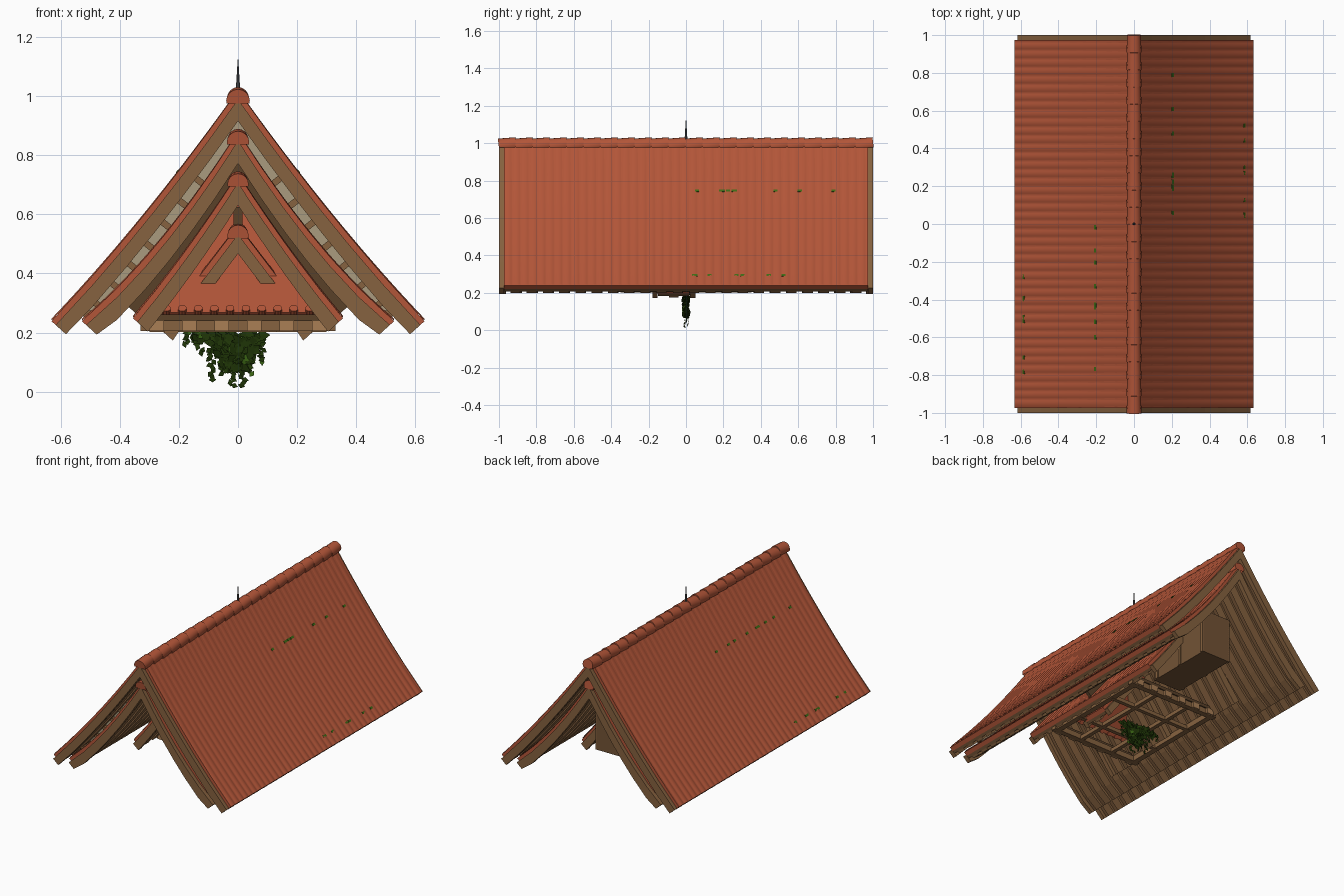
import bpy, bmesh, math, random
from mathutils import Vector, Matrix

random.seed(4)
if "Cube" in bpy.data.objects:
    bpy.data.objects.remove(bpy.data.objects["Cube"], do_unlink=True)


def material(name, rgb):
    m = bpy.data.materials.new(name)
    m.use_nodes = True
    m.diffuse_color = (*rgb, 1)
    m.node_tree.nodes["Principled BSDF"].inputs["Base Color"].default_value = (*rgb, 1)
    return m


RED = material("terracotta", (.45, .092, .04))
WOOD = material("brown_wood", (.24, .122, .05))
PLANK = material("plank_wood", (.17, .086, .036))
DARK = material("dark_wood", (.1, .052, .022))
LIGHT = material("light_wood", (.4, .21, .09))
PLASTER = material("plaster", (.4, .33, .21))
LEAF = material("dark_leaf", (.013, .034, .002))
MOSS = material("moss_green", (.05, .15, .008))
IRON = material("iron", (.08, .08, .085))


def finish(bm, name, mats, smooth=False):
    bmesh.ops.recalc_face_normals(bm, faces=bm.faces[:])
    mesh = bpy.data.meshes.new(name)
    bm.to_mesh(mesh)
    bm.free()
    for m in mats:
        mesh.materials.append(m)
    ob = bpy.data.objects.new(name, mesh)
    bpy.context.collection.objects.link(ob)
    if smooth:
        bpy.ops.object.select_all(action='DESELECT')
        ob.select_set(True)
        bpy.context.view_layer.objects.active = ob
        bpy.ops.object.shade_smooth_by_angle(angle=math.radians(40))
    return ob


def add_box(bm, center, size, tilt=0, mat=0):
    m = Matrix.Translation(center) @ Matrix.Rotation(tilt, 4, 'Y') @ Matrix.Diagonal((*size, 1))
    for v in bmesh.ops.create_cube(bm, size=1, matrix=m)["verts"]:
        for f in v.link_faces:
            f.material_index = mat


class Gable:
    """Curved gable roof: tile sheet, boards, rafters and ridge caps."""

    def __init__(self, name, apex, half, eave, y0, y1, sag):
        self.name, self.apex, self.half, self.eave = name, apex, half, eave
        self.y0, self.y1, self.sag = y0, y1, sag

    def z(self, t):
        return self.apex + (self.eave - self.apex) * t - 4 * self.sag * t * (1 - t)

    # Cross-section at a depth under the surface, from eave to eave
    def curve(self, d, reach):
        pts = [(self.half * t * reach, self.z(t * reach) - 1.6 * d) for t in (0, .15, .3, .45, .6, .78)]
        pts.append((self.half * reach - .75 * d, self.z(reach) - .68 * d))
        return [(-x, z) for x, z in pts[:0:-1]] + pts

    # Chevron-shaped beam between two depths
    def chevron(self, bm, d0, d1, ya, yb, reach):
        rings = [[bm.verts.new((x, y, z)) for x, z in self.curve(d, reach)]
                 for d, y in ((d0, ya), (d0, yb), (d1, yb), (d1, ya))]
        for k in range(4):
            a, b = rings[k], rings[(k + 1) % 4]
            for i in range(len(a) - 1):
                bm.faces.new((a[i], a[i + 1], b[i + 1], b[i]))
        for end in (0, -1):
            bm.faces.new([r[end] for r in rings])

    def beams(self, part, d0, d1, spans, mat, reach=1):
        bm = bmesh.new()
        for ya, yb in spans:
            self.chevron(bm, d0, d1, ya, yb, reach)
        finish(bm, self.name + part, [mat])

    # Columns of gently rolled tiles
    def tiles(self, rows):
        bm = bmesh.new()
        ya, yb = self.y0 + .028, self.y1 - .028
        n = int((yb - ya) / .0075)
        for s in (-1, 1):
            prev = None
            for i in range(rows + 1):
                t = i / rows
                line = []
                for j in range(n + 1):
                    h = .006 + .005 * abs(math.sin(j * math.pi / 6))
                    line.append(bm.verts.new((s * (self.half * t + .4 * h * t),
                                              ya + (yb - ya) * j / n, self.z(t) + h)))
                if prev:
                    for j in range(n):
                        bm.faces.new((prev[j], prev[j + 1], line[j + 1], line[j]))
                prev = line
        finish(bm, self.name + "_tiles", [RED], True)

    # Tapered half-round caps, each lapping over the next
    def ridge(self, count, r):
        bm = bmesh.new()
        step = (self.y1 - self.y0) / count
        for i in range(count):
            m = (Matrix.Translation((0, self.y0 + step * (i + .5), self.apex - .022))
                 @ Matrix.Rotation(math.radians(97), 4, 'X'))
            bmesh.ops.create_cone(bm, cap_ends=True, segments=16, radius1=r * .9, radius2=r,
                                  depth=step * 1.03, matrix=m)
        bmesh.ops.bisect_plane(bm, geom=bm.verts[:] + bm.edges[:] + bm.faces[:], clear_inner=True,
                               plane_co=(0, 0, self.apex - .036), plane_no=(0, 0, 1))
        finish(bm, self.name + "_ridge_caps", [RED], True)

    def build(self, rows, caps, r, board):
        a, b = self.y0, self.y1
        self.tiles(rows)
        self.beams("_tile_bed", -.005, .022, [(a + .026, b - .026)], RED)
        self.beams("_deck", .022, .04, [(a + .03, b - .03)], PLANK)
        self.beams("_barge_boards", .014, board, [(a, a + .028), (b - .028, b)], WOOD)
        n = max(2, int((b - a) / .085))
        self.beams("_rafters", .039, .054,
                   [(a + (b - a) * k / n - .026, a + (b - a) * k / n + .026) for k in range(1, n)], WOOD)
        self.ridge(caps, r)


outer = Gable("outer_roof", 1.012, .628, .235, -1, 1, .028)
middle = Gable("middle_roof", .872, .525, .235, -.99, .99, .048)
inner = Gable("inner_roof", .73, .352, .245, -.58, .58, .016)
small = Gable("small_roof", .555, .262, .21, -.18, .05, 0)
outer.build(18, 22, .04, .06)
middle.build(14, 22, .038, .062)
inner.build(10, 13, .036, .062)
small.build(6, 3, .036, .055)

# Plaster strip with wooden blocks between the two large roofs, boards inside the next gap
outer.beams("_plaster_infill", .045, .125, [(-.82, -.8)], PLASTER, .9)
middle.beams("_inner_boarding", .05, .1, [(-.01, .01)], DARK, .8)
bm = bmesh.new()
for s in (-1, 1):
    for k in range(7):
        t = .2 + .09 * k
        add_box(bm, (s * outer.half * t, -.83, outer.z(t) - .13), (.022, .03, .05), s * .9)
    add_box(bm, (s * .5, -.83, .265), (.1, .03, .02))
finish(bm, "infill_blocks", [WOOD])

# Sloping front roof with a rolled lower edge
bm = bmesh.new()
low, high = (-.28, .268), (.1, .64)
bm.faces.new([bm.verts.new(p) for p in ((-.27, *low), (.27, *low), (.03, *high), (-.03, *high))])
ob = finish(bm, "front_slope", [RED])
mod = ob.modifiers.new("thickness", 'SOLIDIFY')
mod.thickness = .015
bm = bmesh.new()
for k in range(10):
    m = (Matrix.Translation((-.243 + .054 * k, -.272, .272)) @ Matrix.Rotation(math.radians(45), 4, 'X'))
    bmesh.ops.create_cone(bm, cap_ends=True, segments=10, radius1=.015, radius2=.015, depth=.03, matrix=m)
finish(bm, "front_slope_end_tiles", [RED])

# Square beam frame under the inner roof, with light joist ends
bm = bmesh.new()
for s in (-1, 1):
    add_box(bm, (0, s * .36, .222), (.66, .035, .035))
    add_box(bm, (s * .3, 0, .222), (.035, .7, .035))
    add_box(bm, (s * .12, 0, .215), (.025, .7, .025))
    add_box(bm, (0, s * .15, .215), (.6, .025, .025))
    add_box(bm, (0, s * .37, .25), (.56, .03, .022), 0, 2)
    for k in range(6):
        add_box(bm, (-.275 + .11 * k, s * .375, .222), (.05, .03, .034), 0, 1)
finish(bm, "beam_frame", [WOOD, LIGHT, DARK])

# Rear boarded box with posts, and a small post behind the front gable
bm = bmesh.new()
add_box(bm, (0, .54, .48), (.2, .46, .29))
add_box(bm, (0, -.12, .59), (.03, .05, .07), 0, 1)
finish(bm, "rear_box", [PLANK, DARK])
bm = bmesh.new()
for s in (-1, 1):
    for y in (.34, .55, .76):
        add_box(bm, (s * .1, y, .48), (.015, .02, .29))
finish(bm, "rear_box_posts", [WOOD])

# Spike on the ridge
bm = bmesh.new()
bmesh.ops.create_cone(bm, cap_ends=True, segments=8, radius1=.008, radius2=.001, depth=.11,
                      matrix=Matrix.Translation((0, 0, 1.07)))
finish(bm, "ridge_spike", [IRON])

# Hanging plant: a dense crown and trailing strands of small leaves
bm = bmesh.new()


def leaf(x, z, size):
    a = random.uniform(0, math.tau)
    c = Vector((x, random.uniform(-.018, .018), z))
    u = Vector((math.cos(a), random.uniform(-.4, .4), math.sin(a))) * size
    v = Vector((-math.sin(a), random.uniform(-.4, .4), math.cos(a))) * size * .7
    f = bm.faces.new([bm.verts.new(c + p) for p in (u, v, -u, -v)])
    f.material_index = int(random.random() < .06)


for k in range(230):
    z = random.uniform(.075, .2)
    leaf(random.uniform(-1, 1) * (.04 + .5 * (z - .075)) - .008, z, .02)
for k in range(40):
    leaf(random.uniform(-.17, -.05), random.uniform(.17, .205), .018)
for x, bottom in ((-.18, .15), (-.13, .12), (-.09, .03), (-.05, .05), (-.02, .012), (.02, .012), (.04, .05), (.08, .09)):
    z = .2
    while z > bottom:
        leaf(x + random.uniform(-.01, .01), z, .013)
        z -= .01
finish(bm, "hanging_plant", [LEAF, MOSS])

# Moss tufts along the slopes
bm = bmesh.new()
for s in (-1, 1):
    for t, count in ((.325, 9), (.93, 7)):
        for k in range(count):
            y = random.uniform(0, .8) * s
            add_box(bm, (s * outer.half * t, y, outer.z(t) + .011), (.014, .022, .006), s * .9)
finish(bm, "moss_tufts", [MOSS])
